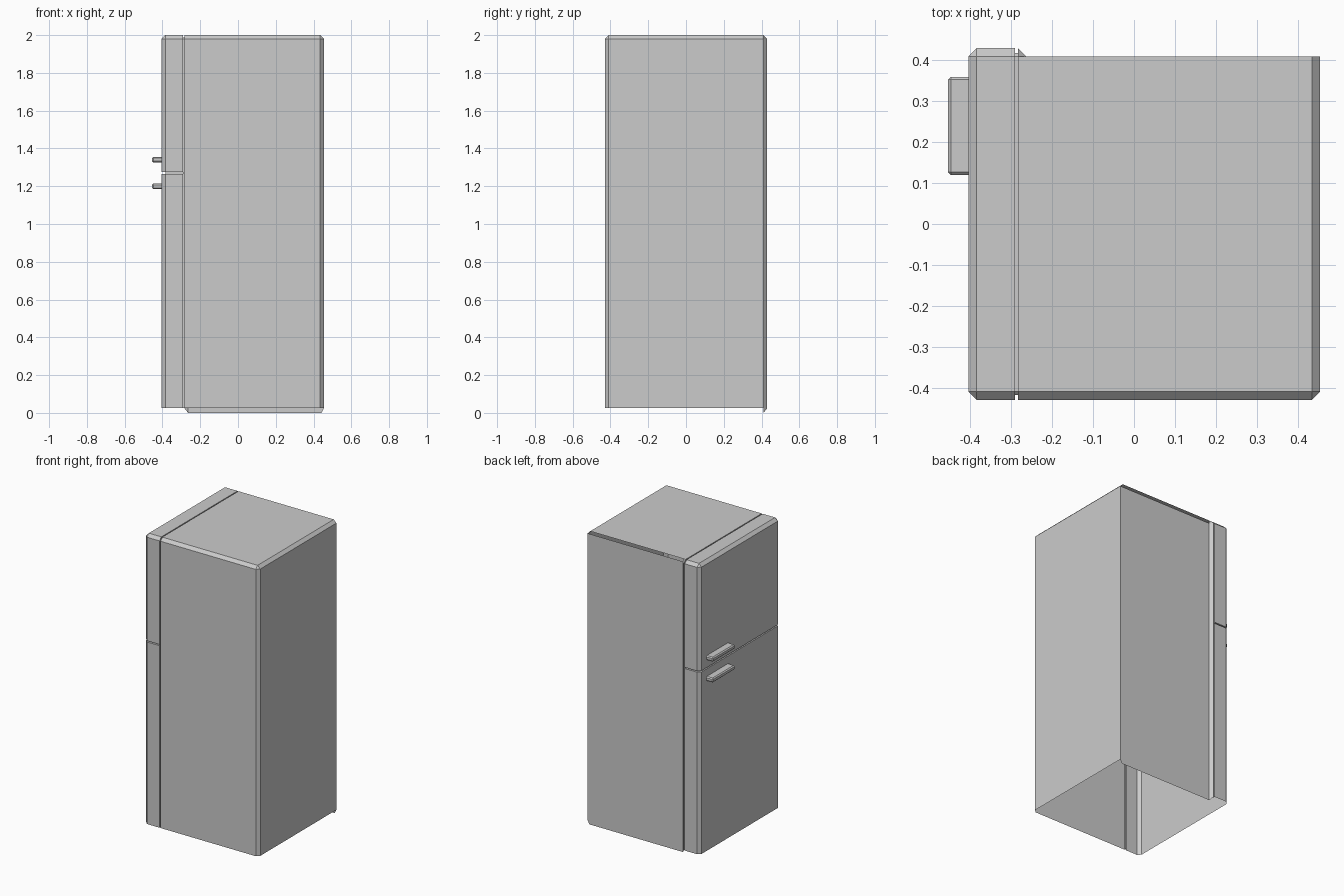
import bpy, bmesh

if "Cube" in bpy.data.objects:
    bpy.data.objects.remove(bpy.data.objects["Cube"])


def make(name, bm):
    bmesh.ops.remove_doubles(bm, verts=bm.verts, dist=0.0005)
    bmesh.ops.recalc_face_normals(bm, faces=bm.faces)
    me = bpy.data.meshes.new(name)
    bm.to_mesh(me)
    bm.free()
    ob = bpy.data.objects.new(name, me)
    bpy.context.collection.objects.link(ob)
    return ob


def loft(name, rings, cap=None):
    """Skin open rings of points; optionally close the last ring with a cap."""
    bm = bmesh.new()
    rows = [[bm.verts.new(p) for p in r] for r in rings]
    for a, b in zip(rows, rows[1:]):
        for i in range(len(a) - 1):
            bm.faces.new((a[i], a[i + 1], b[i + 1], b[i]))
    if cap is not None:
        bm.faces.new([bm.verts.new(p) for p in cap])
    return make(name, bm)


C = 0.02                       # chamfer size
XD, XB = -0.291, -0.284        # door rear edge, cabinet front edge
BOTTOM = 0.025


# doors: one thin shell with a groove between the upper and lower door
def door_ring(d, z):
    return [(XD, 0.43 - d, z), (-0.385, 0.43 - d, z), (-0.405 + d, 0.41, z),
            (-0.405 + d, -0.41, z), (-0.385, -0.43 + d, z), (XD, -0.43 + d, z)]


profile = [(0, BOTTOM), (0, 1.266), (C, 1.266), (C, 1.274), (0, 1.274), (0, 1.98), (C, 2.0)]
loft("doors", [door_ring(d, z) for d, z in profile],
     [(XD, 0.41, 2), (-0.385, 0.41, 2), (-0.385, -0.41, 2), (XD, -0.41, 2)])


# cabinet: side walls and top, open underneath
def cabinet_ring(d, z):
    return [(XB, -0.43 + d, z), (0.435, -0.43 + d, z),
            (0.455 - d, -0.41, z), (0.455 - d, 0.41, z)]


loft("cabinet", [cabinet_ring(0, BOTTOM), cabinet_ring(0, 1.98), cabinet_ring(C, 2.0)],
     [(XB, -0.41, 2), (0.435, -0.41, 2), (0.435, 0.41, 2), (XB, 0.41, 2)])


# recessed seal between doors and cabinet
def seal_ring(x, d):
    return [(x, -0.43 + d, BOTTOM), (x, -0.43 + d, 1.98), (x, -0.41, 2 - d),
            (x, 0.41, 2 - d), (x, 0.43 - d, 1.98), (x, 0.43 - d, BOTTOM)]


loft("door_seal", [seal_ring(XD, 0), seal_ring(XD, 0.012),
                   seal_ring(XB, 0.012), seal_ring(XB, 0)])

# rear-side panel with its sloped front edge
X1 = XB + C
loft("side_panel", [
    [(XB, 0.41, 2), (XB, 0.43, 1.98), (XB, 0.43, BOTTOM)],
    [(X1, 0.41, 2), (X1, 0.41, 1.98), (X1, 0.41, 0)]],
    [(X1, 0.41, 0), (0.442, 0.41, 0), (0.455, 0.41, BOTTOM),
     (0.455, 0.41, 1.98), (X1, 0.41, 1.98)])

# handles
for name, z in (("upper_handle", 1.341), ("lower_handle", 1.199)):
    bm = bmesh.new()
    bmesh.ops.create_cube(bm, size=1)
    for v in bm.verts:
        v.co = (-0.43 + v.co.x * 0.05, 0.24 + v.co.y * 0.24, z + v.co.z * 0.03)
    edges = [e for e in bm.edges if any(v.co.x < -0.44 for v in e.verts)]
    bmesh.ops.bevel(bm, geom=edges, offset=0.007, segments=1, affect='EDGES')
    make(name, bm)
